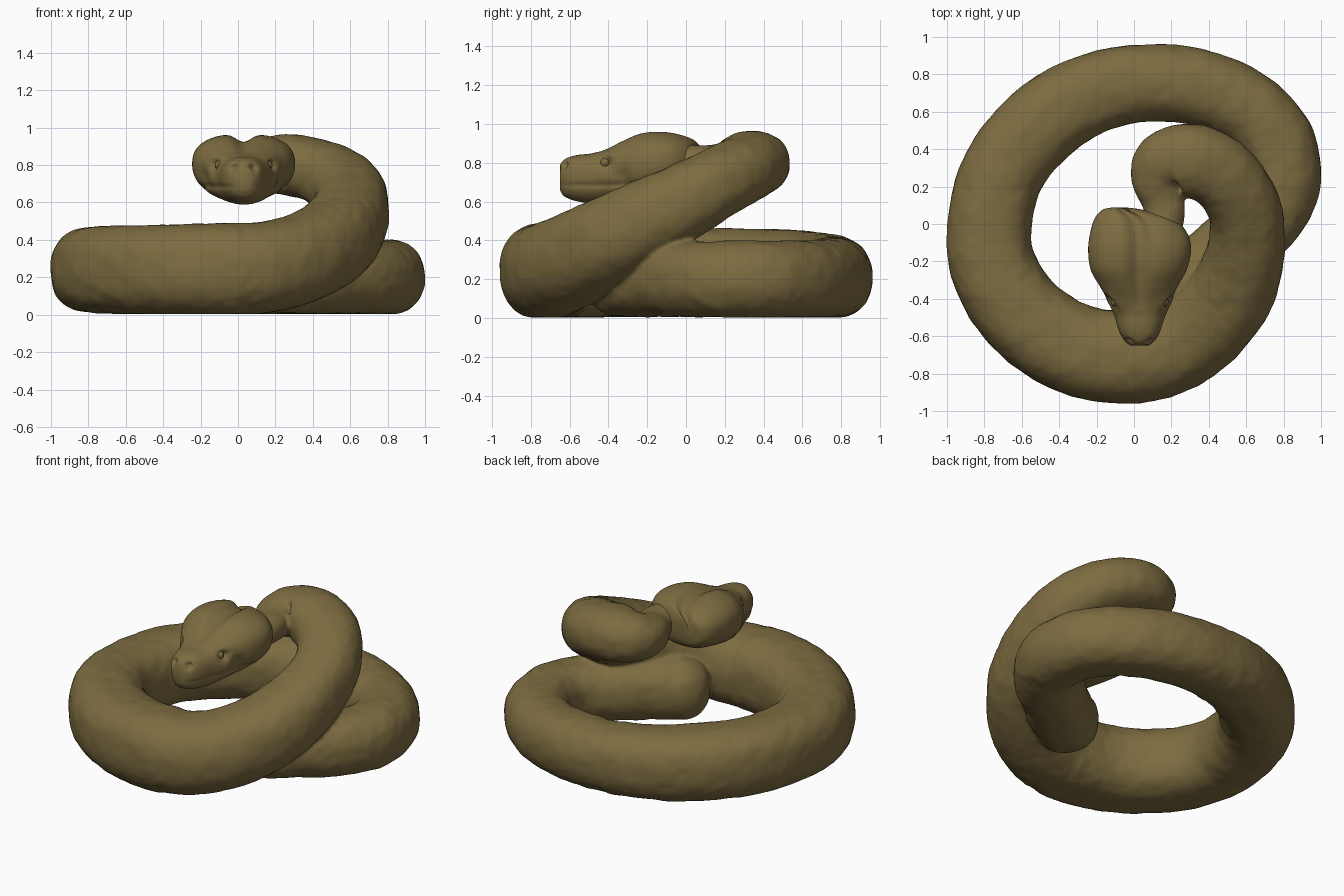
import bpy, bmesh, math
from mathutils import Vector, noise

if "Cube" in bpy.data.objects:
    bpy.data.objects.remove(bpy.data.objects["Cube"])

skin = bpy.data.materials.new("olive_brown")
skin.diffuse_color = (0.205, 0.150, 0.052, 1)
skin.use_nodes = True
skin.node_tree.nodes["Principled BSDF"].inputs["Base Color"].default_value = skin.diffuse_color


def catmull(rows, steps):
    """Smooth interpolation through rows of equal length tuples."""
    out = []
    for i in range(len(rows) - 1):
        p = [rows[max(0, min(len(rows) - 1, i + k))] for k in (-1, 0, 1, 2)]
        for s in range(steps):
            t = s / steps
            out.append([0.5 * (2 * b + (c - a) * t + (2 * a - 5 * b + 4 * c - d) * t * t
                               + (3 * b - a - 3 * c + d) * t ** 3)
                        for a, b, c, d in zip(*p)])
    return out + [list(rows[-1])]


def power(v, n):
    return math.copysign(abs(v) ** (2 / n), v)


def loft(name, rings):
    """Skin a list of equal vertex rings and close both ends."""
    bm = bmesh.new()
    vs = [[bm.verts.new(p) for p in ring] for ring in rings]
    n = len(vs[0])
    for a, b in zip(vs, vs[1:]):
        for j in range(n):
            k = (j + 1) % n
            bm.faces.new((a[j], a[k], b[k], b[j]))
    bm.faces.new(vs[0][::-1])
    bm.faces.new(vs[-1])
    bmesh.ops.recalc_face_normals(bm, faces=bm.faces)
    return finish(name, bm)


def finish(name, bm):
    me = bpy.data.meshes.new(name)
    bm.to_mesh(me)
    bm.free()
    me.materials.append(skin)
    for f in me.polygons:
        f.use_smooth = True
    ob = bpy.data.objects.new(name, me)
    bpy.context.collection.objects.link(ob)
    return ob


# Coiled body: x, y, z, radius, from the tail under the coil up to the neck
path = [
    (.26, -.32, .20, .195), (.41, -.22, .20, .195), (.54, -.11, .20, .195),
    (.67, -.01, .20, .195), (.765, .12, .20, .195), (.80, .27, .20, .20),
    (.75, .465, .20, .20), (.595, .625, .20, .20), (.36, .725, .205, .205),
    (.09, .755, .21, .207), (-.20, .705, .22, .213), (-.475, .55, .23, .223),
    (-.70, .28, .238, .223), (-.775, -.05, .24, .225), (-.73, -.285, .24, .232),
    (-.58, -.50, .24, .238), (-.35, -.655, .24, .243), (-.10, -.71, .242, .248),
    (.13, -.69, .252, .244), (.33, -.585, .30, .238), (.50, -.405, .39, .23),
    (.58, -.22, .49, .215), (.605, -.03, .59, .20), (.57, .13, .68, .195),
    (.45, .28, .76, .195), (.29, .34, .80, .195), (.17, .315, .80, .178),
    (.13, .23, .795, .145), (.15, .13, .795, .115), (.16, .05, .80, .11),
    (.12, -.08, .80, .12),
]
pts = catmull(path, 10)
centres = [Vector(p[:3]) for p in pts]
tangents = [(centres[min(i + 1, len(pts) - 1)] - centres[max(i - 1, 0)]).normalized()
            for i in range(len(pts))]
# the last bend near the neck is flattened
flat = [1 - .16 * max(0, min(1, (i - 220) / 25)) for i in range(len(pts))]
stations = [(c, t, p[3], f) for c, t, p, f in zip(centres, tangents, pts, flat)]
# blunt rounded tail end
c0, t0, r0 = stations[0][:3]
cap = [(c0 - t0 * r0 * .9 * math.sin(a), t0, r0 * math.cos(a) ** .8, 1)
       for a in [math.radians(d) for d in range(86, 5, -8)]]
rings = []
for c, t, r, f in cap + stations:
    side = t.cross(Vector((0, 0, 1))).normalized()
    up = side.cross(t)
    n = 2.45 if c.x < 0 else 2.25
    ring = []
    for j in range(56):
        a = math.tau * j / 56
        d = side * power(math.cos(a), n) + up * power(math.sin(a), n) * f
        p = c + d * r
        p += d * (0.005 * noise.noise(p * 9) + 0.004 * noise.noise(p * 22))
        p.z = max(p.z, 0.004)          # belly rests flat on the floor
        ring.append(p)
    rings.append(ring)
body = loft("coiled_body", rings)
m = body.modifiers.new("clean_folds", 'REMESH')
m.mode = 'VOXEL'
m.voxel_size = 0.013
m.use_smooth_shade = True
m = body.modifiers.new("soften", 'SMOOTH')
m.factor = 0.5
m.iterations = 2

# Head: y, centre x, half width, top z, bottom z
sections = [
    (.088, -.08, .04, .86, .76), (.075, -.06, .11, .89, .71), (.03, .0, .21, .93, .67),
    (-.05, .025, .26, .957, .645), (-.14, .03, .275, .968, .625), (-.24, .025, .258, .957, .61),
    (-.33, .025, .215, .917, .60), (-.41, .03, .175, .875, .592), (-.48, .032, .14, .85, .59),
    (-.55, .03, .118, .842, .60), (-.595, .03, .10, .832, .612),
    (-.63, .03, .075, .815, .63), (-.65, .03, .048, .79, .66),
]
# dents pushed towards the middle of the head: |x offset|, y, z, size, depth
dents = [(.165, -.42, .80, .032, .03), (.05, -.63, .785, .022, .03),
         (.20, -.33, .73, .05, .02)]
rings = []
for y, cx, hw, zt, zb in catmull(sections, 8):
    ring = []
    zc = zb + (zt - zb) * 0.52
    fade = max(0, min(1, (y + .46) / .2))
    for j in range(96):
        a = math.tau * j / 96
        u = power(math.cos(a), 2.4)
        s = math.sin(a)
        z = zc + (zt - zc) * power(s, 2.5) if s > 0 else zc + (zc - zb) * power(s, 2.1)
        if s > 0:                       # groove between the two crown lobes
            z -= fade * .045 * math.exp(-(u / .2) ** 2)
        x = u * hw
        # mouth line along the lips
        if y < -.2:
            x *= 1 - .06 * math.exp(-((z - .685) / .015) ** 2)
        # brow ridge over each eye
        x += math.copysign(.014, u) * math.exp(-((y + .41) / .05) ** 2 - ((z - .845) / .02) ** 2) * min(1, abs(u) * 2)
        p = Vector((x, y, z))
        for dx, dy, dz, size, depth in dents:
            q = Vector((math.copysign(dx, x), dy, dz))
            k = depth * math.exp(-((p - q).length / size) ** 2)
            p += (Vector((0, -.25, .77)) - p).normalized() * k
        ring.append(p + Vector((cx, 0, 0)))
    rings.append(ring)
loft("head", rings)

# Eyes set in the sockets
for sx, label in ((-1, "left"), (1, "right")):
    bm = bmesh.new()
    bmesh.ops.create_uvsphere(bm, u_segments=20, v_segments=12, radius=.024)
    bmesh.ops.translate(bm, verts=bm.verts, vec=(.03 + sx * .13, -.418, .80))
    finish(label + "_eye", bm)
